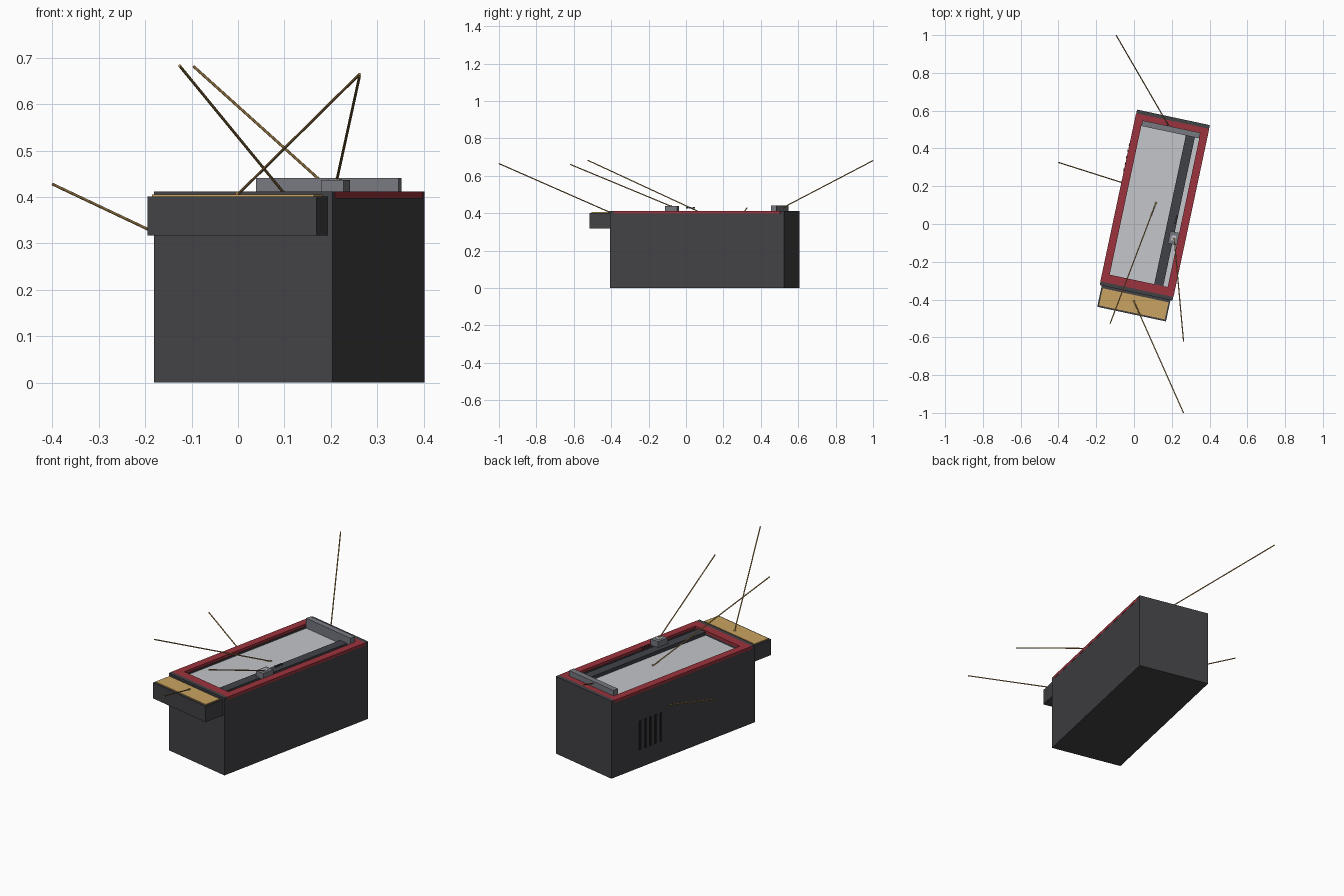
import bpy, bmesh, math
from mathutils import Matrix, Vector

cube = bpy.data.objects.get("Cube")
if cube:
    bpy.data.objects.remove(cube, do_unlink=True)


def material(name, *srgb):
    m = bpy.data.materials.new(name)
    col = [((c + 0.055) / 1.055) ** 2.4 for c in srgb] + [1]
    m.use_nodes = True
    m.diffuse_color = col
    m.node_tree.nodes["Principled BSDF"].inputs["Base Color"].default_value = col
    return m


charcoal = material("charcoal", .26, .26, .275)
red = material("red", .61, .2, .24)
tan = material("tan", .79, .64, .38)
pale = material("pale glass", .765, .775, .795)
rail_grey = material("rail grey", .255, .26, .285)
steel = material("steel grey", .47, .475, .505)
brass = material("brass", .73, .58, .34)
black = material("black", .13, .13, .14)

# The cabinet is turned about the vertical axis
PLACE = Matrix.Translation((.11, .10, 0)) @ Matrix.Rotation(math.radians(-12), 4, 'Z')
HW, HL = .197, .475      # cabinet half width and half length
IW, IL = .157, .41       # opening half width and half length
RL = .455                # red rim half length
TOP, LEDGE, FLOOR = .412, .397, .388


def add(name, bm, mat, matrix):
    me = bpy.data.meshes.new(name)
    bm.to_mesh(me)
    bm.free()
    me.materials.append(mat)
    ob = bpy.data.objects.new(name, me)
    ob.matrix_world = matrix
    bpy.context.collection.objects.link(ob)
    return ob


def box_bm(x, y, z):
    bm = bmesh.new()
    size = Vector((x[1] - x[0], y[1] - y[0], z[1] - z[0]))
    mid = Vector((sum(x), sum(y), sum(z))) / 2
    bmesh.ops.create_cube(bm, size=1, matrix=Matrix.Translation(mid) @ Matrix.Diagonal(size).to_4x4())
    return bm


def box(name, x, y, z, mat):
    return add(name, box_bm(x, y, z), mat, PLACE)


# Cabinet with a shallow pocket in its top
bm = box_bm((-HW, HW), (-HL, HL), (0, LEDGE))
bm.faces.ensure_lookup_table()
top = max(bm.faces, key=lambda f: f.calc_center_median().z)
bmesh.ops.inset_region(bm, faces=[top], thickness=HW - IW)
for v in top.verts:
    v.co.y = math.copysign(IL, v.co.y)
pocket = bmesh.ops.extrude_face_region(bm, geom=[top])
for g in pocket["geom"]:
    if isinstance(g, bmesh.types.BMVert):
        g.co.z = FLOOR - .004
if top.is_valid:
    bm.faces.remove(top)
bmesh.ops.recalc_face_normals(bm, faces=bm.faces[:])
add("cabinet", bm, charcoal, PLACE)

# Red rim and dark end strips
for s, side, end in ((-1, "right", "front"), (1, "left", "back")):
    box(side + "_rim", sorted((s * IW, s * (HW + .001))), (-RL, RL), (LEDGE, TOP), red)
    box(end + "_rim", (-IW, IW), sorted((s * IL, s * RL)), (LEDGE, TOP), red)
    box(end + "_end_strip", (-HW, HW), sorted((s * RL, s * HL)), (LEDGE, TOP), charcoal)

# Bed, rail, carriage and cross bar
box("glass_bed", (-IW, IW), (-IL, IL), (FLOOR - .004, FLOOR), pale)
box("long_rail", (.084, .133), (-IL, .395), (FLOOR, .406), rail_grey)
box("cross_bar", (-IW, IW), (.395, .425), (FLOOR, .441), steel)
box("carriage", (.109, .159), (-.183, -.117), (.402, .437), steel)
box("carriage_window", (.122, .146), (-.164, -.136), (.437, .439), pale)
for i in range(3):
    y = -.075 + i * .018
    box(f"cable_link_{i + 1}", (.121, .131), (y, y + .011), (.424, .432), rail_grey)

# Front shelf
box("front_shelf", (-.186, .186), (-.59, -HL), (.317, .401), charcoal)
box("shelf_top", (-.178, .178), (-.581, -.488), (.401, .406), tan)

# Vent slots on the side wall
for i in range(5):
    y = .149 + i * .034
    box(f"vent_slot_{i + 1}", (-HW - .004, -HW), (y - .006, y + .006), (.095, .25), black)

# Thin pointer rods, each with a small dot at its foot
rods = {
    "bed": ((.116, .111, .388), (-.126, -.526, .683)),
    "bar": ((.195, .50, .42), (-.095, 1, .681)),
    "shelf": ((0, -.41, .406), (.262, -1, .665)),
    "carriage": ((.213, -.08, .437), (.262, -.62, .661)),
    "wall": ((-.066, .22, .27), (-.4, .326, .428)),
}
for name, (a, b) in rods.items():
    a, b = Vector(a), Vector(b)
    d = b - a
    bm = bmesh.new()
    bmesh.ops.create_cone(bm, cap_ends=True, segments=8, radius1=.003, radius2=.003, depth=d.length)
    turn = d.to_track_quat('Z', 'Y').to_matrix().to_4x4()
    add(name + "_pointer", bm, brass, Matrix.Translation((a + b) / 2) @ turn)
    bm = bmesh.new()
    bmesh.ops.create_uvsphere(bm, u_segments=10, v_segments=6, radius=.006)
    add(name + "_pointer_dot", bm, brass, Matrix.Translation(a))
